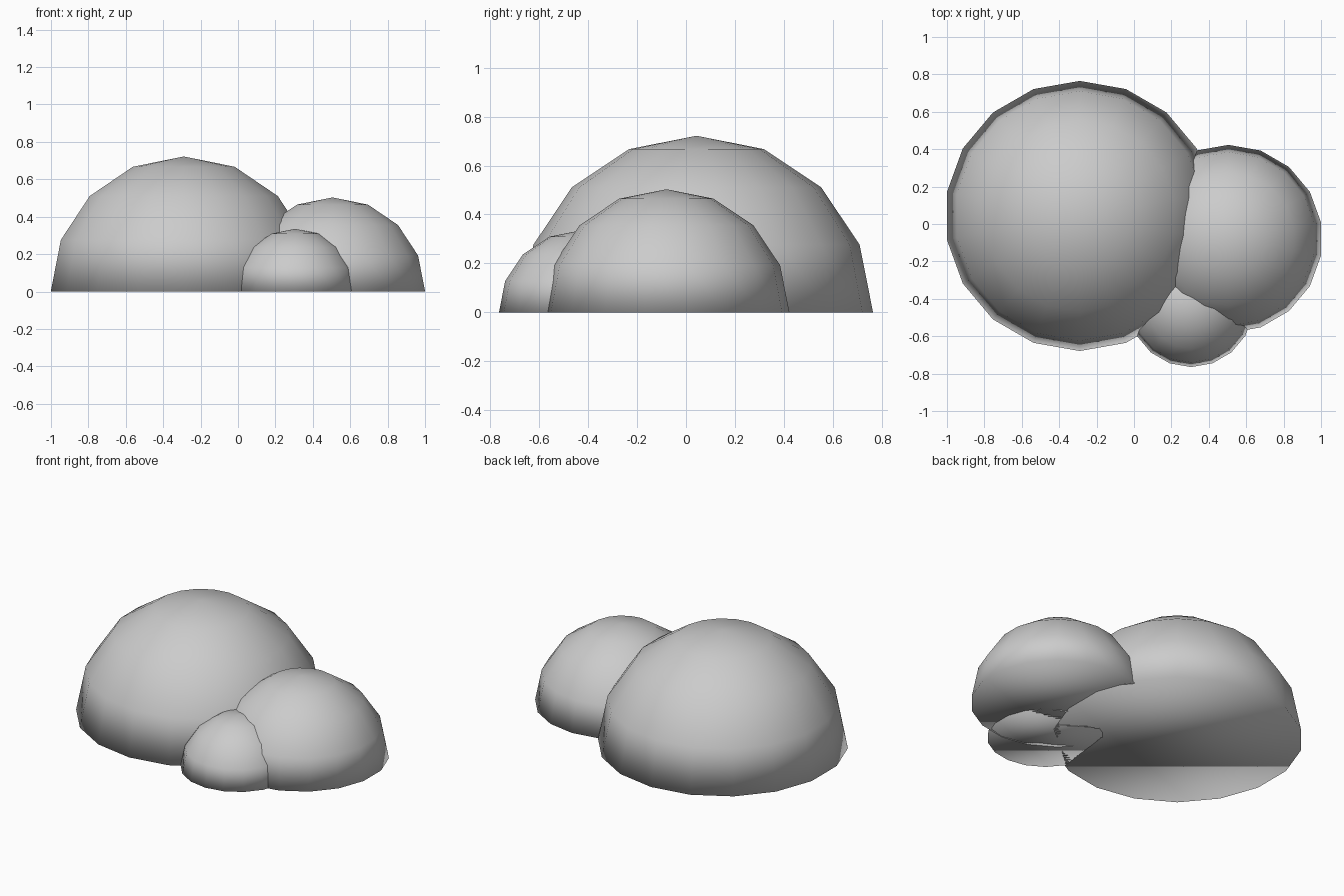
import bpy
import bmesh
from mathutils import Matrix

default_cube = bpy.data.objects.get("Cube")
if default_cube:
    bpy.data.objects.remove(default_cube, do_unlink=True)

# Single stone colour
stone = bpy.data.materials.new("stone_grey")
stone.use_nodes = True
grey = (0.6, 0.6, 0.6, 1.0)
stone.diffuse_color = grey
stone.node_tree.nodes["Principled BSDF"].inputs["Base Color"].default_value = grey


def add_dome(name, x, y, radius):
    """Upper half of a sphere with a closed flat base, smooth all over."""
    bm = bmesh.new()
    bmesh.ops.create_uvsphere(bm, u_segments=18, v_segments=8, radius=radius)
    bmesh.ops.bisect_plane(bm, geom=bm.verts[:] + bm.edges[:] + bm.faces[:],
                           dist=0.0001, plane_co=(0, 0, 0),
                           plane_no=(0, 0, 1), clear_inner=True)
    rim = [e for e in bm.edges if e.is_boundary]
    bmesh.ops.contextual_create(bm, geom=rim)
    bmesh.ops.recalc_face_normals(bm, faces=bm.faces[:])
    for face in bm.faces:
        face.smooth = True
    mesh = bpy.data.meshes.new(name)
    bm.to_mesh(mesh)
    bm.free()
    mesh.materials.append(stone)
    dome = bpy.data.objects.new(name, mesh)
    dome.matrix_world = Matrix.Translation((x, y, 0))
    bpy.context.collection.objects.link(dome)


# Three overlapping domes
add_dome("large_dome", -0.29, 0.043, 0.722)
add_dome("medium_dome", 0.505, -0.08, 0.503)
add_dome("small_dome", 0.305, -0.43, 0.335)
